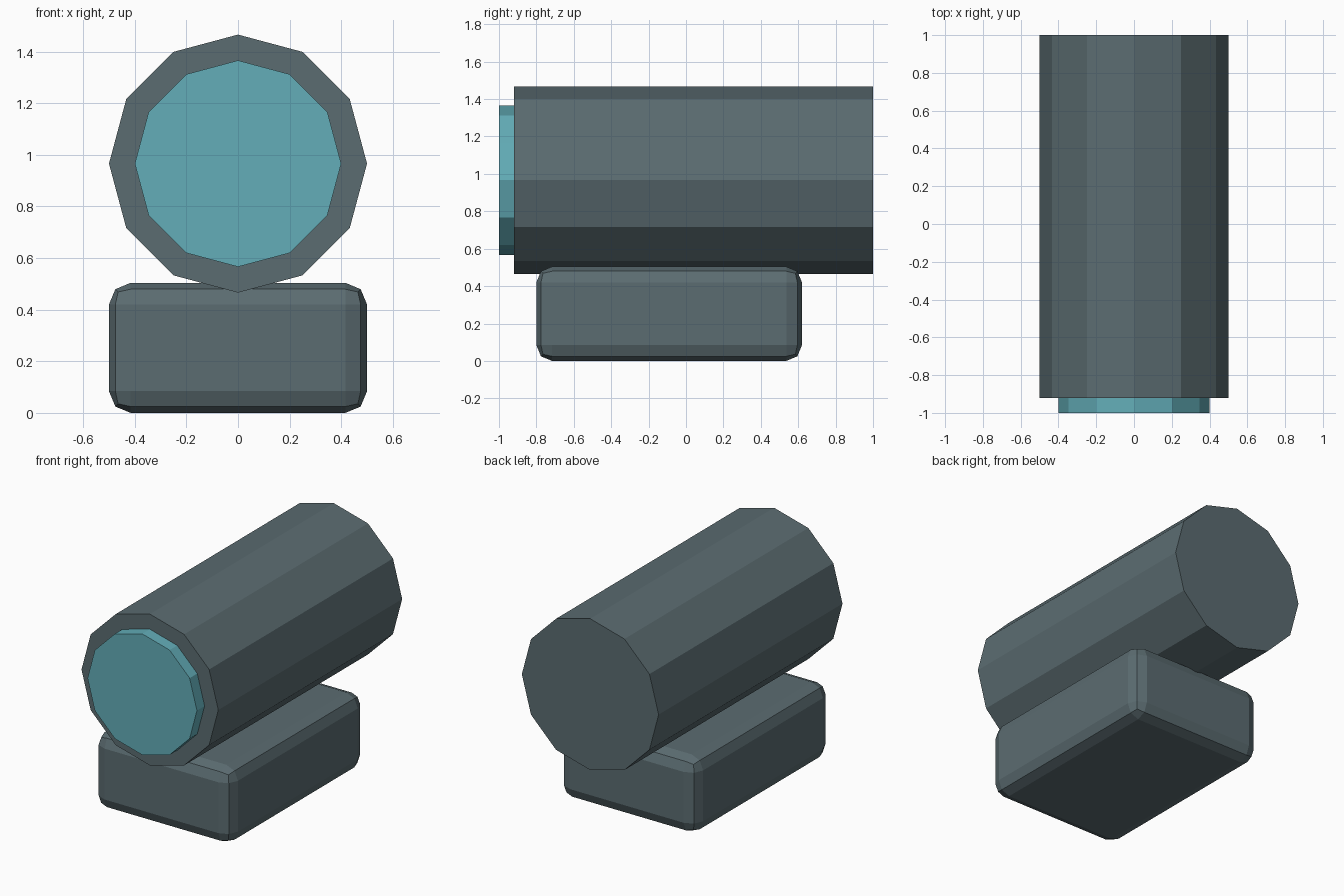
import bpy
from math import pi

if "Cube" in bpy.data.objects:
    bpy.data.objects.remove(bpy.data.objects["Cube"])


def material(name, color):
    m = bpy.data.materials.new(name)
    m.diffuse_color = (*color, 1)
    m.use_nodes = True
    m.node_tree.nodes["Principled BSDF"].inputs["Base Color"].default_value = m.diffuse_color
    return m


slate = material("slate", (0.105, 0.15, 0.165))
teal = material("teal", (0.125, 0.42, 0.48))

AXIS_Z = 0.966  # height of the barrel axis


def barrel(name, radius, y0, y1, mat):
    """Twelve-sided cylinder lying along y."""
    bpy.ops.mesh.primitive_cylinder_add(
        vertices=12, radius=radius, depth=y1 - y0,
        location=(0, (y0 + y1) / 2, AXIS_Z), rotation=(pi / 2, 0, 0))
    ob = bpy.context.object
    ob.name = name
    ob.data.materials.append(mat)
    return ob


# Main tube and the lens protruding from its front
barrel("housing", 0.5, -0.92, 1.0, slate)
barrel("lens", 0.4, -1.0, -0.91, teal)

# Rounded mounting block under the tube
bpy.ops.mesh.primitive_cube_add(size=1, location=(0, -0.09, 0.252))
base = bpy.context.object
base.name = "base"
base.scale = (1.0, 1.42, 0.504)
bpy.ops.object.transform_apply(location=False, rotation=False, scale=True)
base.data.materials.append(slate)
bevel = base.modifiers.new("rounded_edges", 'BEVEL')
bevel.width = 0.084
bevel.segments = 2
